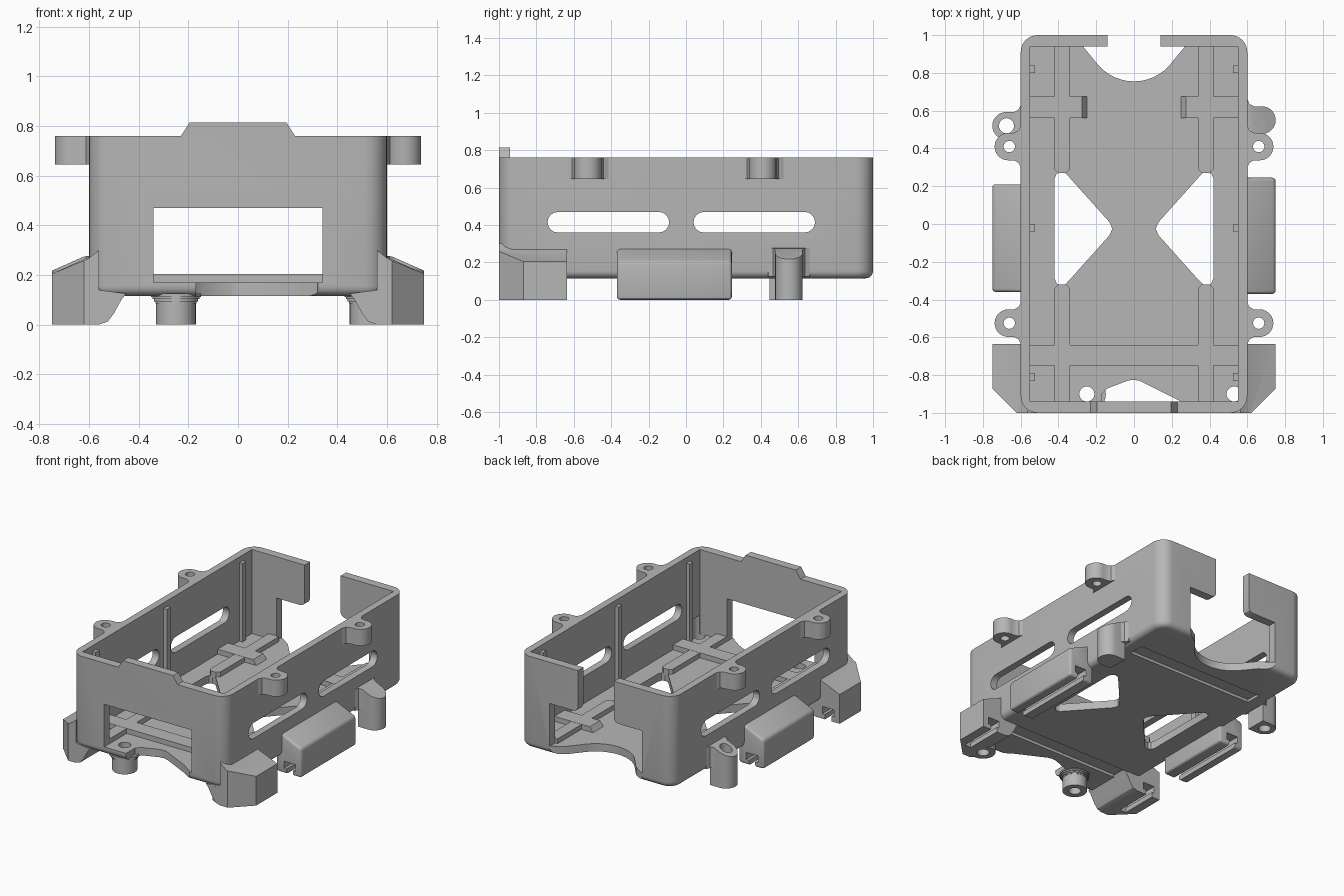
import bpy, bmesh
from math import sin, cos, pi

old = bpy.data.objects.get("Cube")
if old:
    bpy.data.objects.remove(old, do_unlink=True)

grey = bpy.data.materials.new("matte grey")
grey.use_nodes = True
colour = (0.47, 0.47, 0.47, 1)
grey.diffuse_color = colour
grey.node_tree.nodes["Principled BSDF"].inputs["Base Color"].default_value = colour


# ---- helpers ----
def arc(cx, cy, r, start, end, n=8):
    step = (end - start) / n
    return [(cx + r * cos(pi / 180 * (start + i * step)),
             cy + r * sin(pi / 180 * (start + i * step))) for i in range(n + 1)]


def rect(u0, u1, v0, v1):
    return [(u0, v0), (u1, v0), (u1, v1), (u0, v1)]


def circle(x, y, r):
    return arc(x, y, r, 0, 360, 32)[:-1]


def flip(pts, s):
    return [(s * u, v) for u, v in pts]


def prism(name, pts, axis, a, b, round_bottom=0):
    """Extrude a 2D outline along an axis from a to b."""
    place = {"x": lambda u, v, t: (t, u, v),
             "y": lambda u, v, t: (u, t, v),
             "z": lambda u, v, t: (u, v, t)}[axis]
    bm = bmesh.new()
    low = [bm.verts.new(place(u, v, a)) for u, v in pts]
    high = [bm.verts.new(place(u, v, b)) for u, v in pts]
    n = len(pts)
    base = bm.faces.new(low)
    bm.faces.new(high)
    for i in range(n):
        j = (i + 1) % n
        bm.faces.new((low[i], low[j], high[j], high[i]))
    bmesh.ops.recalc_face_normals(bm, faces=bm.faces)
    if round_bottom:
        bmesh.ops.bevel(bm, geom=list(base.edges), offset=round_bottom,
                        segments=5, profile=0.5, affect="EDGES")
    mesh = bpy.data.meshes.new(name)
    bm.to_mesh(mesh)
    bm.free()
    mesh.materials.append(grey)
    ob = bpy.data.objects.new(name, mesh)
    bpy.context.collection.objects.link(ob)
    return ob


def activate(ob):
    bpy.ops.object.select_all(action="DESELECT")
    ob.select_set(True)
    bpy.context.view_layer.objects.active = ob


def cut(ob, *cutter):
    tool = prism("cutter", *cutter)
    tool.hide_render = True
    mod = ob.modifiers.new("cut", "BOOLEAN")
    mod.operation = "DIFFERENCE"
    mod.solver = "EXACT"
    mod.object = tool
    activate(ob)
    bpy.ops.object.modifier_apply(modifier=mod.name)
    bpy.data.objects.remove(tool, do_unlink=True)


def soften(ob, width):
    mod = ob.modifiers.new("soft edges", "BEVEL")
    mod.width = width
    mod.segments = 3
    mod.limit_method = "ANGLE"
    activate(ob)
    bpy.ops.object.modifier_apply(modifier=mod.name)


# ---- open tray with rounded corners and bottom edge ----
R = 0.09
outline = (arc(0.6 - R, 1 - R, R, 0, 90) + arc(R - 0.6, 1 - R, R, 90, 180)
           + arc(R - 0.6, R - 1, R, 180, 270) + arc(0.6 - R, R - 1, R, 270, 360))
tray = prism("tray", outline, "z", 0.115, 0.76, 0.04)
cut(tray, rect(-0.55, 0.55, -0.94, 0.94), "z", 0.17, 0.9)

# front window
cut(tray, rect(-0.34, 0.34, 0.17, 0.47), "y", -1.1, -0.9)

# back opening: narrow gap above, wide window below
half = [(0.14, 0.9), (0.14, 0.5), (0.15, 0.48), (0.17, 0.47), (0.36, 0.47), (0.36, 0.17)]
cut(tray, half + flip(half, -1)[::-1], "y", 0.9, 1.1)

# scalloped floor at the back and notch at the front
scallop = [(0.38, 1.1), (0.36, 1.0), (0.27, 0.94)] + arc(0, 1.005, 0.25, -42, -90, 6)
cut(tray, scallop + flip(scallop, -1)[-2::-1], "z", 0.05, 0.18)
cut(tray, [(-0.17, -1.1), (-0.17, -0.9), (-0.14, -0.87), (-0.03, -0.828), (0, -0.825),
           (0.03, -0.83), (0.24, -0.935), (0.32, -0.99), (0.34, -1.1)], "z", 0.05, 0.18)

# triangular floor windows and side slots
tri = [(0.42, 0.24), (0.41, 0.265), (0.39, 0.275), (0.365, 0.27), (0.345, 0.25), (0.13, 0.01)]
tri += [(0.115, -0.025)] + [(x, -0.05 - y) for x, y in tri[::-1]]
for s in (-1, 1):
    cut(tray, flip(tri, s), "z", 0.05, 0.3)
for y0, y1 in ((-0.74, -0.09), (0.04, 0.69)):
    slot = arc(y1 - 0.055, 0.415, 0.055, -90, 90) + arc(y0 + 0.055, 0.415, 0.055, 90, 270)
    cut(tray, slot, "x", -0.8, 0.8)

# strap grooves under the floor
for y0, y1 in ((-0.75, -0.64), (0.56, 0.67)):
    cut(tray, rect(-0.5, 0.5, y0, y1), "z", 0.05, 0.135)

# screw holes through the floor
screws = ((-0.25, -0.9), (0.53, -0.9))
for x, y in screws:
    cut(tray, circle(x, y, 0.04), "z", 0.05, 0.3)

# raised tab on the front wall
parts = [tray, prism("front_tab", [(-0.23, 0.76), (0.23, 0.76), (0.195, 0.815), (-0.195, 0.815)],
                     "y", -1, -0.94)]

# ---- raised floor ribs ----
parts.append(prism("front_cross_rib", rect(-0.55, 0.55, -0.75, -0.64), "z", 0.16, 0.205))
for s in (-1, 1):
    parts.append(prism("back_cross_rib", flip([(0.55, 0.16), (0.25, 0.16), (0.25, 0.17),
                       (0.275, 0.205), (0.55, 0.205)], s), "y", 0.56, 0.675))
    for y0, y1 in ((-0.94, -0.32), (0.94, 0.27)):
        d = 0.02 if y1 < 0 else -0.02
        rib = [(0.34, y0), (0.42, y0), (0.42, y1 - d), (0.4, y1), (0.36, y1), (0.34, y1 - d)]
        parts.append(prism("long_rib", flip(rib, s), "z", 0.16, 0.204))
    # upright guides on the side walls
    for y in (-0.81, -0.02, 0.82):
        parts.append(prism("wall_guide", flip(rect(0.525, 0.555, y - 0.02, y + 0.02), s),
                           "z", 0.16, 0.72))


# ---- screw ears and side posts ----
def lug(y, cx):
    r = 0.073
    return ([(0.575, y - 0.115), (0.6, y - 0.11), (0.612, y - 0.085), (0.635, y - r)]
            + arc(cx, y, r, -90, 90, 14)
            + [(0.635, y + r), (0.612, y + 0.085), (0.6, y + 0.11), (0.575, y + 0.115)])


for s in (-1, 1):
    for y in (-0.525, 0.41):
        ear = prism("screw_ear", flip(lug(y, 0.665), s), "z", 0.645, 0.76)
        cut(ear, circle(s * 0.66, y, 0.03), "z", 0.5, 0.9)
        parts.append(ear)

for s, y in ((-1, 0.52), (1, 0.55)):
    plan = [(0.6, y - 0.073)] + arc(0.677, y, 0.073, -90, 90, 14) + [(0.6, y + 0.073)]
    post = prism("side_post", flip(plan, s), "z", 0, 0.3)
    root = prism("side_post_root", flip(lug(y, 0.66), s), "z", 0.125, 0.3)
    slope = flip([(0.5, 0.285), (0.62, 0.275), (0.8, 0.195), (0.8, 0.5), (0.5, 0.5)], s)
    for ob in (post, root):
        cut(ob, slope, "y", 0.2, 0.9)
        if s < 0:
            cut(ob, circle(-0.675, y, 0.04), "z", -0.1, 0.5)
        parts.append(ob)

# ---- front posts under the floor ----
for x, y in screws:
    post = prism("front_post", circle(x, y, 0.08), "z", 0, 0.13)
    cut(post, circle(x, y, 0.04), "z", -0.1, 0.3)
    parts.append(post)
    # flared collar where the post meets the floor
    for i in range(4):
        collar = prism("post_collar", circle(x, y, 0.083 + 0.006 * i), "z", 0.085 + 0.009 * i, 0.125)
        cut(collar, circle(x, y, 0.04), "z", -0.1, 0.3)
        parts.append(collar)

# ---- side and front feet with T-slots underneath ----
side_profile = [(0.555, 0.13), (0.555, 0), (0.75, 0), (0.75, 0.205), (0.605, 0.27), (0.56, 0.285)]
front_profile = [(0.56, 0.14), (0.45, 0.125), (0.47, 0.1), (0.5, 0.045), (0.525, 0.012), (0.56, 0),
                 (0.75, 0), (0.75, 0.205), (0.605, 0.265), (0.56, 0.3)]
t_slot = [(0.635, -0.1), (0.685, -0.1), (0.685, 0.035), (0.705, 0.035), (0.705, 0.085),
          (0.615, 0.085), (0.615, 0.035), (0.635, 0.035)]
for s, y0, y1 in ((-1, -0.36, 0.21), (1, -0.37, 0.245)):
    foot = prism("side_foot", flip(side_profile, s), "y", y0, y1)
    soften(foot, 0.018)
    cut(foot, flip(t_slot, s), "y", -0.6, 0.6)
    parts.append(foot)

for s in (-1, 1):
    foot = prism("front_foot", flip(front_profile, s), "y", -1, -0.635)
    cut(foot, flip([(0.76, -0.86), (0.61, -1.01), (0.61, -1.2), (0.9, -1.2), (0.9, -0.86)], s),
        "z", -0.1, 0.5)
    cut(foot, flip(t_slot, s), "y", -0.9, -0.5)
    if s > 0:
        cut(foot, circle(0.53, -0.9, 0.04), "z", -0.1, 0.4)
    parts.append(foot)

# ---- smooth rounded surfaces, keep corners sharp ----
for ob in parts:
    activate(ob)
    bpy.ops.object.shade_smooth_by_angle(angle=0.5)
